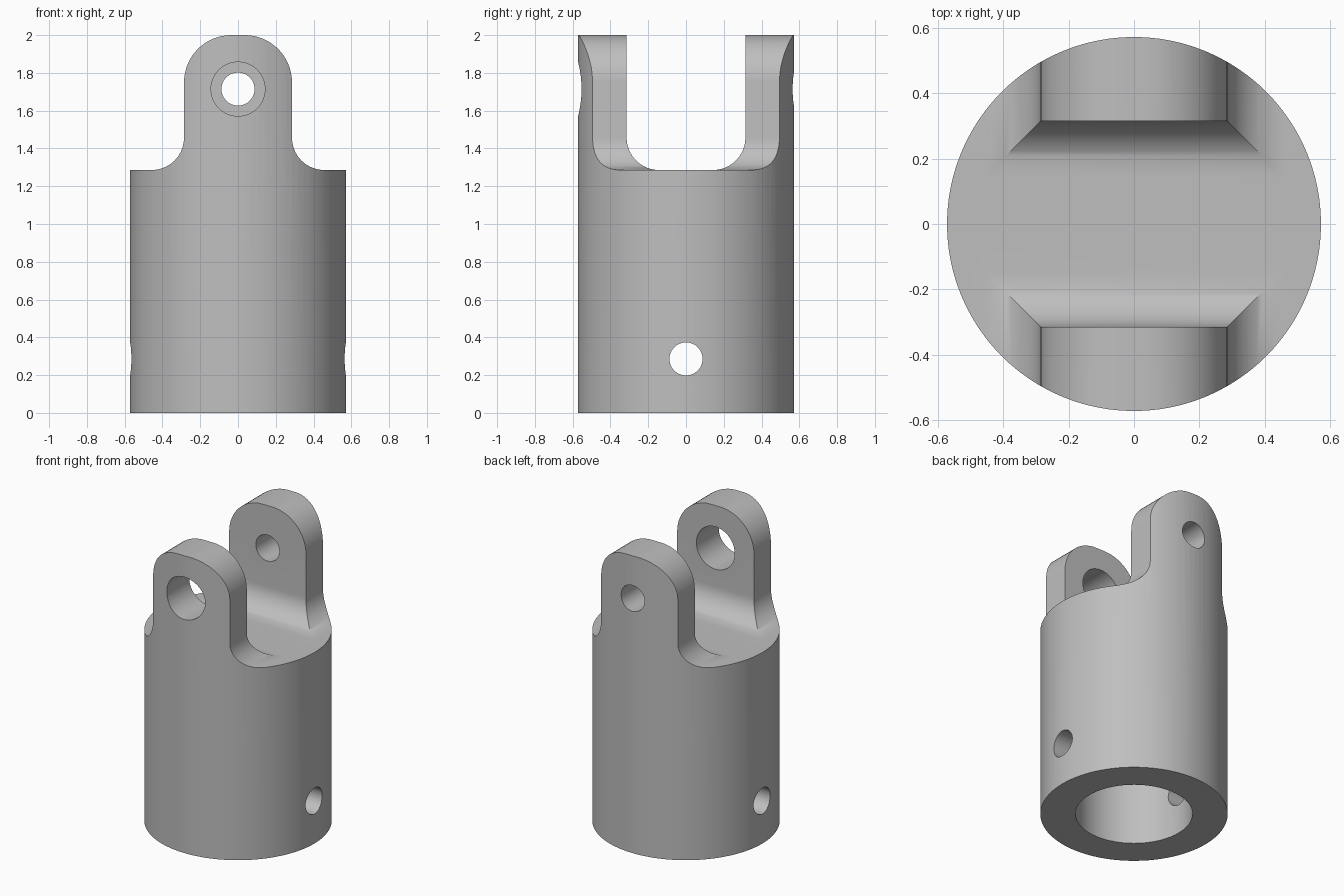
import bpy, bmesh, math
from mathutils import Matrix, Vector

if "Cube" in bpy.data.objects:
    bpy.data.objects.remove(bpy.data.objects["Cube"], do_unlink=True)

U = 1 / 7                                  # design unit
RADIUS, SHOULDER, HEIGHT = 4 * U, 9 * U, 14 * U
TAB, SLOT, FILLET, CORNER = 2 * U, 2.2 * U, 1.2 * U, 1.75 * U
BORE, PIN_R, BUSH_R = 2.5 * U, 0.0875, U


def add_object(name, bm):
    bmesh.ops.recalc_face_normals(bm, faces=bm.faces)
    mesh = bpy.data.meshes.new(name)
    bm.to_mesh(mesh)
    bm.free()
    obj = bpy.data.objects.new(name, mesh)
    bpy.context.collection.objects.link(obj)
    return obj


def cylinder(name, radius, start, end, segments=64):
    """Cylinder running between two points."""
    a, b = Vector(start), Vector(end)
    turn = (b - a).to_track_quat('Z', 'Y').to_matrix().to_4x4()
    bm = bmesh.new()
    bmesh.ops.create_cone(bm, cap_ends=True, segments=segments, radius1=radius,
                          radius2=radius, depth=(b - a).length,
                          matrix=Matrix.Translation((a + b) / 2) @ turn)
    return add_object(name, bm)


def extrude(name, profile, along_y):
    """Prism from a (horizontal, z) outline, centred on the other axis."""
    bm = bmesh.new()
    place = (lambda h, z: (h, -1, z)) if along_y else (lambda h, z: (-1, h, z))
    face = bm.faces.new([bm.verts.new(place(h, z)) for h, z in profile])
    moved = bmesh.ops.extrude_face_region(bm, geom=[face])["geom"]
    bmesh.ops.translate(bm, verts=[v for v in moved if isinstance(v, bmesh.types.BMVert)],
                        vec=(0, 2, 0) if along_y else (2, 0, 0))
    return add_object(name, bm)


def arc(cx, cz, r, a0, a1, n=16):
    angles = [math.radians(a0 + (a1 - a0) * i / n) for i in range(n + 1)]
    return [(cx + r * math.cos(a), cz + r * math.sin(a)) for a in angles]


def mirrored(half):
    return half + [(-h, z) for h, z in reversed(half)]


def boolean(target, cutter, operation):
    mod = target.modifiers.new(cutter.name, 'BOOLEAN')
    mod.operation, mod.solver, mod.object = operation, 'EXACT', cutter
    bpy.context.view_layer.objects.active = target
    bpy.ops.object.modifier_apply(modifier=mod.name)
    bpy.data.objects.remove(cutter, do_unlink=True)


# Round body at full height
body = cylinder("clevis_body", RADIUS, (0, 0, 0), (0, 0, HEIGHT), 96)

# Rounded tab outline with filleted shoulders
tab = ([(1, -1), (1, SHOULDER)]
       + arc(TAB + FILLET, SHOULDER + FILLET, FILLET, 270, 180)
       + arc(TAB - CORNER, HEIGHT - CORNER, CORNER, 0, 90))
boolean(body, extrude("tab_outline", mirrored(tab), True), 'INTERSECT')

# Slot between the two tabs, with filleted floor
slot = ([(SLOT, HEIGHT + 1)]
        + arc(SLOT - FILLET, SHOULDER + FILLET, FILLET, 0, -90))
boolean(body, extrude("slot_cutter", mirrored(slot), False), 'DIFFERENCE')

# Blind bore, cross hole near the bottom, and the two unequal pin holes
low, high = 2 * U, 12 * U
for name, r, start, end in (
        ("bore_cutter", BORE, (0, 0, -1), (0, 0, 7 * U)),
        ("cross_hole_cutter", PIN_R, (-1, 0, low), (1, 0, low)),
        ("front_hole_cutter", BUSH_R, (0, -1, high), (0, 0, high)),
        ("back_hole_cutter", PIN_R, (0, 0, high), (0, 1, high))):
    boolean(body, cylinder(name, r, start, end), 'DIFFERENCE')

# Plain grey metal
grey = bpy.data.materials.new("grey_metal")
grey.use_nodes = True
colour = (0.52, 0.52, 0.52, 1)
grey.diffuse_color = colour
grey.node_tree.nodes["Principled BSDF"].inputs["Base Color"].default_value = colour
body.data.materials.clear()
body.data.materials.append(grey)

bpy.ops.object.select_all(action='DESELECT')
body.select_set(True)
bpy.context.view_layer.objects.active = body
bpy.ops.object.shade_smooth_by_angle(angle=math.radians(30))
